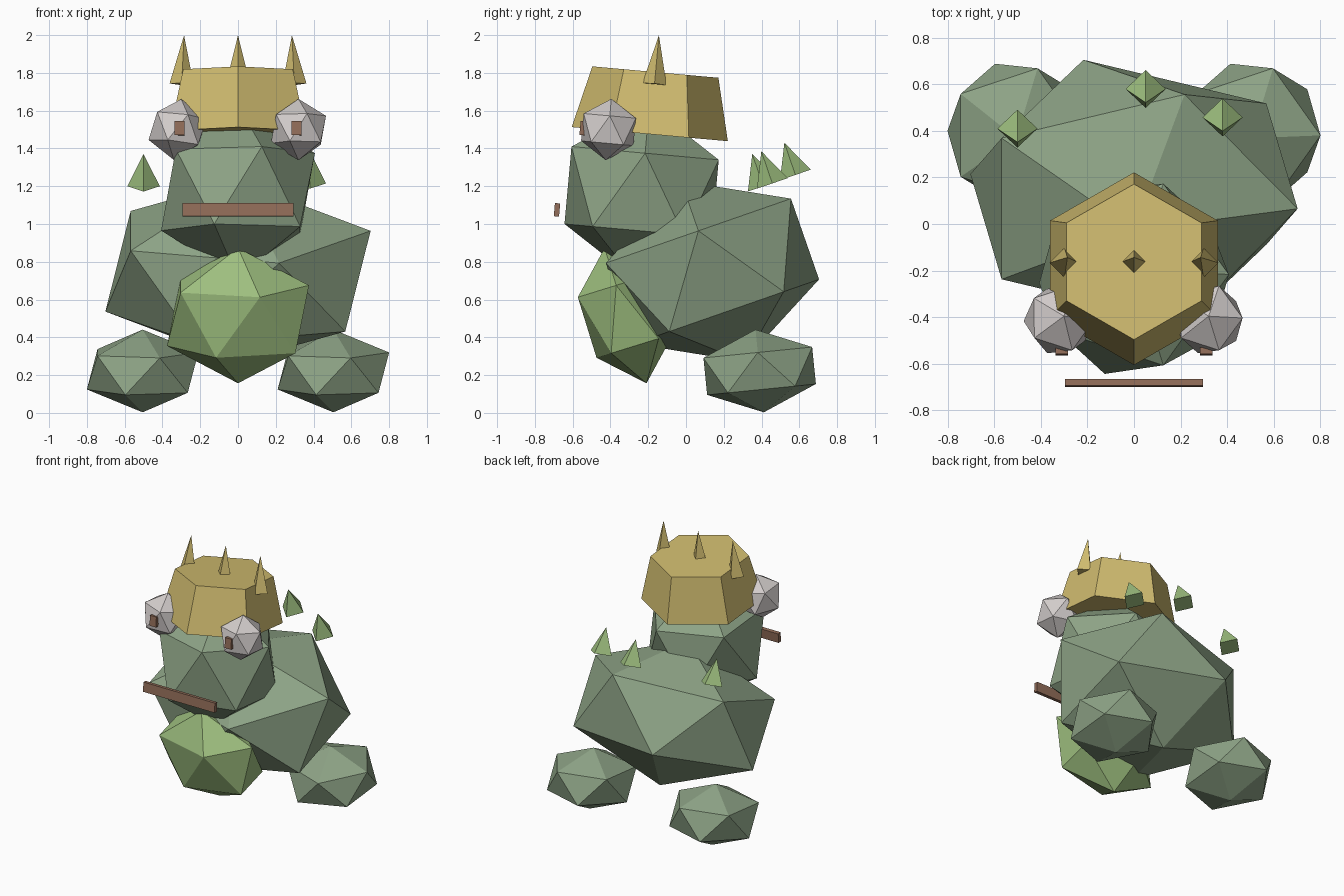
import bpy
from math import pi

cube = bpy.data.objects.get("Cube")
if cube:
    bpy.data.objects.remove(cube, do_unlink=True)


def make_material(name, rgb):
    mat = bpy.data.materials.new(name)
    mat.use_nodes = True
    color = (*rgb, 1)
    mat.diffuse_color = color
    mat.node_tree.nodes["Principled BSDF"].inputs["Base Color"].default_value = color
    return mat


SKIN = make_material("moss_green", (0.27, 0.37, 0.24))
LIGHT = make_material("leaf_green", (0.34, 0.52, 0.21))
GOLD = make_material("gold", (0.63, 0.50, 0.16))
PALE = make_material("pale_grey", (0.65, 0.61, 0.60))
BROWN = make_material("brown", (0.29, 0.155, 0.10))


def finish(name, mat, scale=(1, 1, 1)):
    obj = bpy.context.object
    obj.name = name
    obj.scale = scale
    obj.data.materials.append(mat)
    return obj


def ico(name, mat, loc, scale, rot):
    bpy.ops.mesh.primitive_ico_sphere_add(subdivisions=1, radius=1, location=loc, rotation=rot)
    return finish(name, mat, scale)


def cone(name, mat, sides, r1, r2, depth, loc, rot):
    bpy.ops.mesh.primitive_cone_add(vertices=sides, radius1=r1, radius2=r2, depth=depth,
                                    location=loc, rotation=rot)
    return finish(name, mat)


def box(name, mat, loc, size, rot):
    bpy.ops.mesh.primitive_cube_add(size=1, location=loc, rotation=rot)
    return finish(name, mat, size)


# The whole head group leans slightly back
LEAN = -0.09

# Body, belly and head
ico("body", SKIN, (0, 0.14, 0.75), (0.785, 0.61, 0.506), (0.335, 0, 0))
ico("belly", LIGHT, (0, -0.32, 0.515), (0.42, 0.25, 0.375), (0.3, 0, 0))
ico("head", SKIN, (0, -0.235, 1.17), (0.455, 0.46, 0.46), (LEAN, 0, 0))

# Crown with a row of three spikes
cone("crown", GOLD, 6, 0.415, 0.335, 0.33, (0, -0.177, 1.64), (LEAN, 0, 0))
for label, x in (("right", -0.292), ("middle", 0), ("left", 0.292)):
    cone(f"crown_spike_{label}", GOLD, 4, 0.064, 0, 0.26, (x, -0.155, 1.87),
         (LEAN, -0.17 * x, 0))

# Paired eyes, pupils and feet
for label, s in (("right", -1), ("left", 1)):
    ico(f"eye_{label}", PALE, (s * 0.32, -0.41, 1.5), (0.163,) * 3,
        (LEAN, 0.06 - s * 0.06, 0))
    box(f"pupil_{label}", BROWN, (s * 0.31, -0.547, 1.508), (0.052, 0.028, 0.075), (LEAN, 0, 0))
    ico(f"foot_{label}", SKIN, (s * 0.505, 0.39, 0.222), (0.33, 0.34, 0.22), (0.1, 0, 0))

# Mouth bar
box("mouth", BROWN, (0, -0.683, 1.075), (0.59, 0.028, 0.07), (LEAN, 0, 0))

# Thorns hovering over the back
for i, (x, y, z) in enumerate(((-0.5, 0.38, 1.285), (0.38, 0.428, 1.3), (0.05, 0.55, 1.345))):
    cone(f"back_thorn_{i + 1}", LIGHT, 4, 0.086, 0, 0.18, (x, y, z), (0.33, 0, 0))
